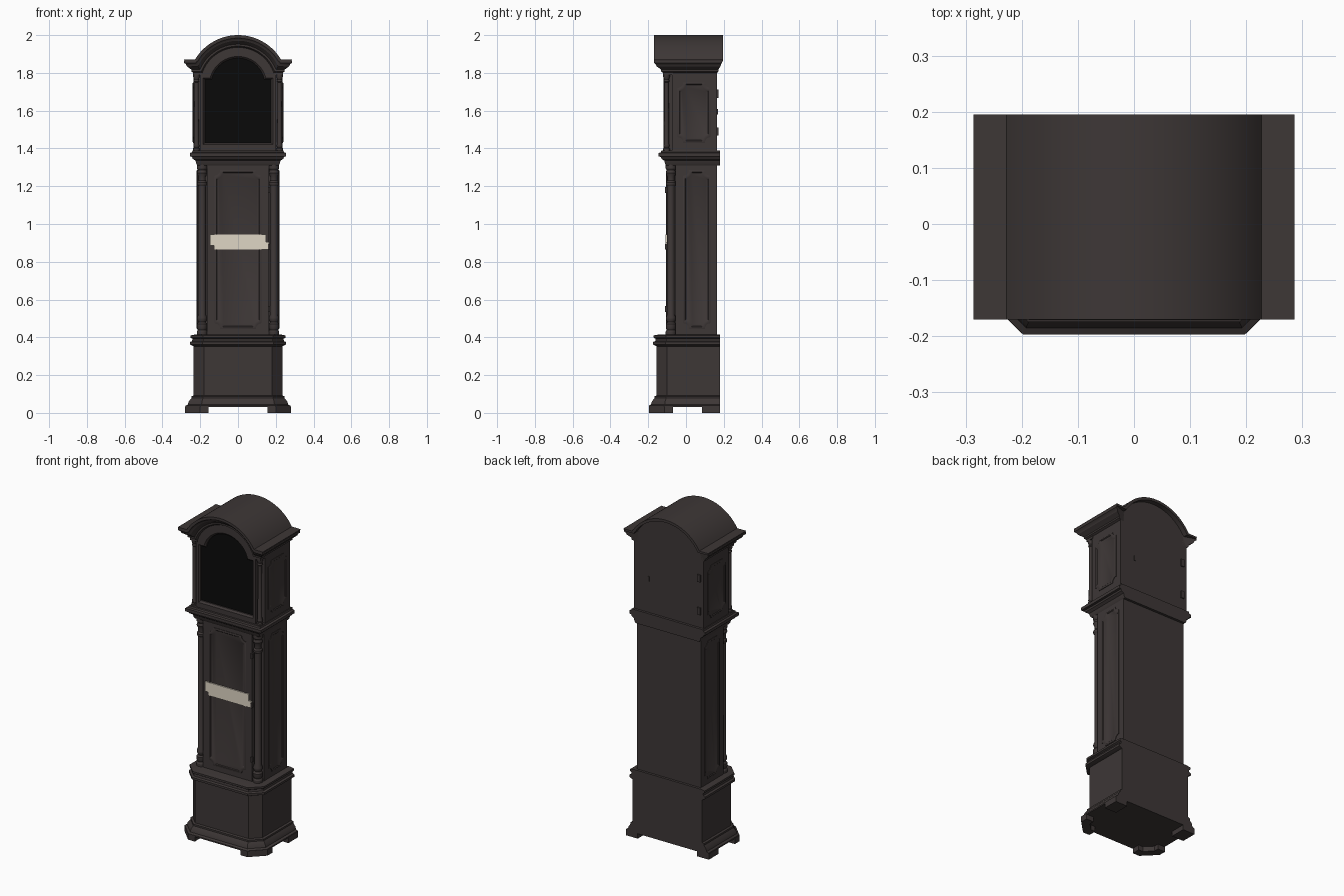
import bpy, bmesh, math

cube = bpy.data.objects.get("Cube")
if cube:
    bpy.data.objects.remove(cube, do_unlink=True)


def material(name, rgb):
    m = bpy.data.materials.new(name)
    m.use_nodes = True
    m.diffuse_color = (*rgb, 1)
    m.node_tree.nodes["Principled BSDF"].inputs["Base Color"].default_value = (*rgb, 1)
    return m


WOOD = material("dark wood", (0.047, 0.038, 0.037))
GLASS = material("black glass", (0.003, 0.003, 0.003))
PAPER = material("cream paper", (0.74, 0.67, 0.56))


def loft(name, rings, mat=WOOD, closed=True, loop=False, caps=True):
    """Skin a list of equal-length rings; loop joins the last ring to the first."""
    bm = bmesh.new()
    rows = [[bm.verts.new(p) for p in ring] for ring in rings]
    n = len(rows[0])
    pairs = list(zip(rows, rows[1:])) + ([(rows[-1], rows[0])] if loop else [])
    for a, b in pairs:
        for i in range(n if closed else n - 1):
            j = (i + 1) % n
            bm.faces.new((a[i], a[j], b[j], b[i]))
    if caps and closed:
        bm.faces.new(rows[0])
        bm.faces.new(rows[-1])
    elif caps:
        bm.faces.new([r[0] for r in rows])
        bm.faces.new([r[-1] for r in rows])
    bmesh.ops.recalc_face_normals(bm, faces=bm.faces)
    me = bpy.data.meshes.new(name)
    bm.to_mesh(me)
    bm.free()
    me.materials.append(mat)
    ob = bpy.data.objects.new(name, me)
    bpy.context.collection.objects.link(ob)
    bpy.ops.object.select_all(action="DESELECT")
    ob.select_set(True)
    bpy.context.view_layer.objects.active = ob
    bpy.ops.object.shade_smooth_by_angle(angle=math.radians(30))
    return ob


def box(name, x0, x1, y0, y1, z0, z1, mat=WOOD):
    return loft(name, [[(x0, y0, z), (x1, y0, z), (x1, y1, z), (x0, y1, z)] for z in (z0, z1)], mat)


def slab(name, pts, y0, y1, mat=WOOD):
    return loft(name, [[(x, y, z) for x, z in pts] for y in (y0, y1)], mat)


def stack(name, hx, yf, yb, chamfer, profile):
    """Horizontal moulding from (outward offset, height) pairs; the back stays flat."""
    rings = []
    for off, z in profile:
        x, y = hx + off, yf - off
        c = chamfer + off * 0.59 if chamfer else 0
        half = [(x, yb), (x, y + c), (x - c, y)] if c else [(x, yb), (x, y)]
        rings.append([(px, py, z) for px, py in half] + [(-px, py, z) for px, py in half[::-1]])
    return loft(name, rings)


def turned(name, x, y, profile, n=16):
    return loft(name, [[(x + r * math.cos(math.tau * i / n), y + r * math.sin(math.tau * i / n), z)
                        for i in range(n)] for r, z in profile])


def panel(name, u0, u1, v0, v1, place):
    """Raised moulding with scooped corners around a flat field."""
    rings = []
    for inset, depth in ((0, -0.002), (0, 0.003), (0.004, 0.005), (0.010, 0.005), (0.014, 0.001)):
        r, ring = 0.03 + inset * 0.4, []
        corners = ((u0 + inset, v0 + inset, 90), (u1 - inset, v0 + inset, 180),
                   (u1 - inset, v1 - inset, 270), (u0 + inset, v1 - inset, 360))
        for u, v, a in corners:
            for k in range(6):
                t = math.radians(a - 18 * k)
                ring.append(place(u + r * math.cos(t), v + r * math.sin(t), depth))
        rings.append(ring)
    return loft(name, rings)


# Feet
for s, side in ((-1, "right"), (1, "left")):
    outline = [(0.155, -0.195), (0.2, -0.195), (0.28, -0.115), (0.28, -0.07),
               (0.23, -0.07), (0.23, -0.1), (0.185, -0.145), (0.155, -0.145)]
    loft(f"front_foot_{side}", [[(s * x, y, z) for x, y in outline] for z in (0, 0.035)])
    box(f"back_foot_{side}", s * 0.2, s * 0.28, 0.085, 0.18, 0, 0.035)

# Base cabinet with chamfered front corners
stack("base", 0.235, -0.155, 0.18, 0.055,
      [(0.042, 0.03), (0.042, 0.038), (0.03, 0.045), (0.026, 0.06), (0.012, 0.078),
       (0.012, 0.088), (0, 0.092), (0, 0.36)])
stack("base_cornice", 0.235, -0.155, 0.18, 0.055,
      [(0, 0.352), (0.02, 0.362), (0.02, 0.375), (0.008, 0.38), (0.006, 0.392),
       (0.016, 0.398), (0.016, 0.41), (-0.01, 0.415)])

# Waist with notched corners for the columns
notched = [(0.165, -0.1), (0.165, -0.055), (0.215, -0.055), (0.215, 0.165)]
waist = notched + [(-x, y) for x, y in notched[::-1]]
loft("waist", [[(x, y, z) for x, y in waist] for z in (0.4, 1.33)])
panel("waist_door_panel", -0.125, 0.125, 0.445, 1.285, lambda u, v, d: (u, -0.1 - d, v))

waist_column = [(0.028, 0.41), (0.028, 0.43), (0.022, 0.44), (0.027, 0.45), (0.027, 0.47),
                (0.019, 0.48), (0.026, 0.495), (0.026, 0.505), (0.02, 0.52), (0.02, 1.2),
                (0.026, 1.21), (0.026, 1.22), (0.019, 1.23), (0.019, 1.25), (0.027, 1.27),
                (0.022, 1.285), (0.028, 1.295), (0.028, 1.325)]
for s, side in ((-1, "right"), (1, "left")):
    turned(f"waist_column_{side}", s * 0.19, -0.08, waist_column)
    panel(f"waist_side_panel_{side}", -0.015, 0.13, 0.445, 1.285,
          lambda u, v, d: (s * (0.215 + d), u, v))
for i, z in enumerate((0.55, 0.88, 1.18)):
    box(f"door_hinge_{i + 1}", 0.16, 0.17, -0.11, -0.095, z - 0.015, z + 0.015)

# Paper strip across the door
slab("paper_strip", [(-0.148, 0.945), (0.148, 0.945), (0.148, 0.905), (0.163, 0.905),
                     (0.163, 0.865), (-0.128, 0.865), (-0.128, 0.885), (-0.148, 0.885)],
     -0.108, -0.1, PAPER)

# Moulding between waist and hood
stack("hood_seat", 0.215, -0.105, 0.18, 0,
      [(0, 1.31), (0.006, 1.32), (0.01, 1.335), (0.025, 1.345), (0.028, 1.355),
       (0.04, 1.358), (0.04, 1.376), (0.028, 1.38), (0.025, 1.39)])

# Hood: all arches share one centre height
ZC, ARC = 1.735, 32


def arc(r, z_start):
    a = math.asin((z_start - ZC) / r)
    return [(r * math.cos(a + (math.pi - 2 * a) * i / ARC), ZC + r * math.sin(a + (math.pi - 2 * a) * i / ARC))
            for i in range(ARC + 1)]


def arched(hw, r, z0, shoulder):
    return [(-hw, z0), (hw, z0), (hw, shoulder)] + arc(r, shoulder) + [(-hw, shoulder)]


slab("hood_body", arched(0.235, 0.25, 1.38, 1.86), -0.075, 0.165)
outer, inner = arched(0.2, 0.202, 1.385, 1.79), arched(0.176, 0.143, 1.43, 1.765)
lip = arched(0.184, 0.152, 1.42, 1.773)
loft("hood_door_frame", [[(x, y, z) for x, z in pts] for pts, y in
                         ((outer, -0.075), (outer, -0.118), (lip, -0.118), (inner, -0.108), (inner, -0.075))],
     loop=True, caps=False)
slab("door_glass", inner, -0.1, -0.08, GLASS)

hood_column = [(0.018, 1.385), (0.018, 1.4), (0.013, 1.405), (0.016, 1.415), (0.013, 1.425),
               (0.011, 1.75), (0.016, 1.755), (0.012, 1.765), (0.018, 1.78), (0.018, 1.79)]
for s, side in ((-1, "right"), (1, "left")):
    turned(f"hood_column_{side}", s * 0.22, -0.103, hood_column)
    box(f"column_cap_{side}", s * 0.19, s * 0.237, -0.122, -0.07, 1.788, 1.82)
    panel(f"hood_side_panel_{side}", -0.045, 0.13, 1.43, 1.75,
          lambda u, v, d: (s * (0.235 + d), u, v))

# Cornice sweeping along the sides, round the corners and over the arch
rings = []
for off, drop in ((0.05, 0), (0.05, 0.012), (0.04, 0.02), (0.036, 0.03), (0.022, 0.04),
                  (0.012, 0.048), (0.012, 0.058), (0, 0.065), (-0.03, 0.065), (-0.03, 0)):
    x, y, z = 0.235 + off, -0.12 - off, 1.865 - drop
    yb = 0.165 + max(off, 0) * 0.5
    rings.append([(x, yb, z), (x, y, z)] + [(px, y, pz) for px, pz in arc(0.265 - drop, z)]
                 + [(-x, y, z), (-x, yb, z)])
loft("hood_cornice", rings, closed=False, loop=True)

# Roof sheet
top = [(0.286, 1.872)] + arc(0.265, 1.872) + [(-0.286, 1.872)]
under = [(0.28, 1.86)] + arc(0.249, 1.86) + [(-0.28, 1.86)]
slab("roof", top + under[::-1], -0.17, 0.195)

# Back panel hardware
for i, z in enumerate((1.49, 1.69)):
    box(f"back_hinge_{i + 1}", -0.215, -0.195, 0.16, 0.172, z - 0.022, z + 0.022)
box("back_latch", 0.13, 0.14, 0.16, 0.17, 1.58, 1.61)
